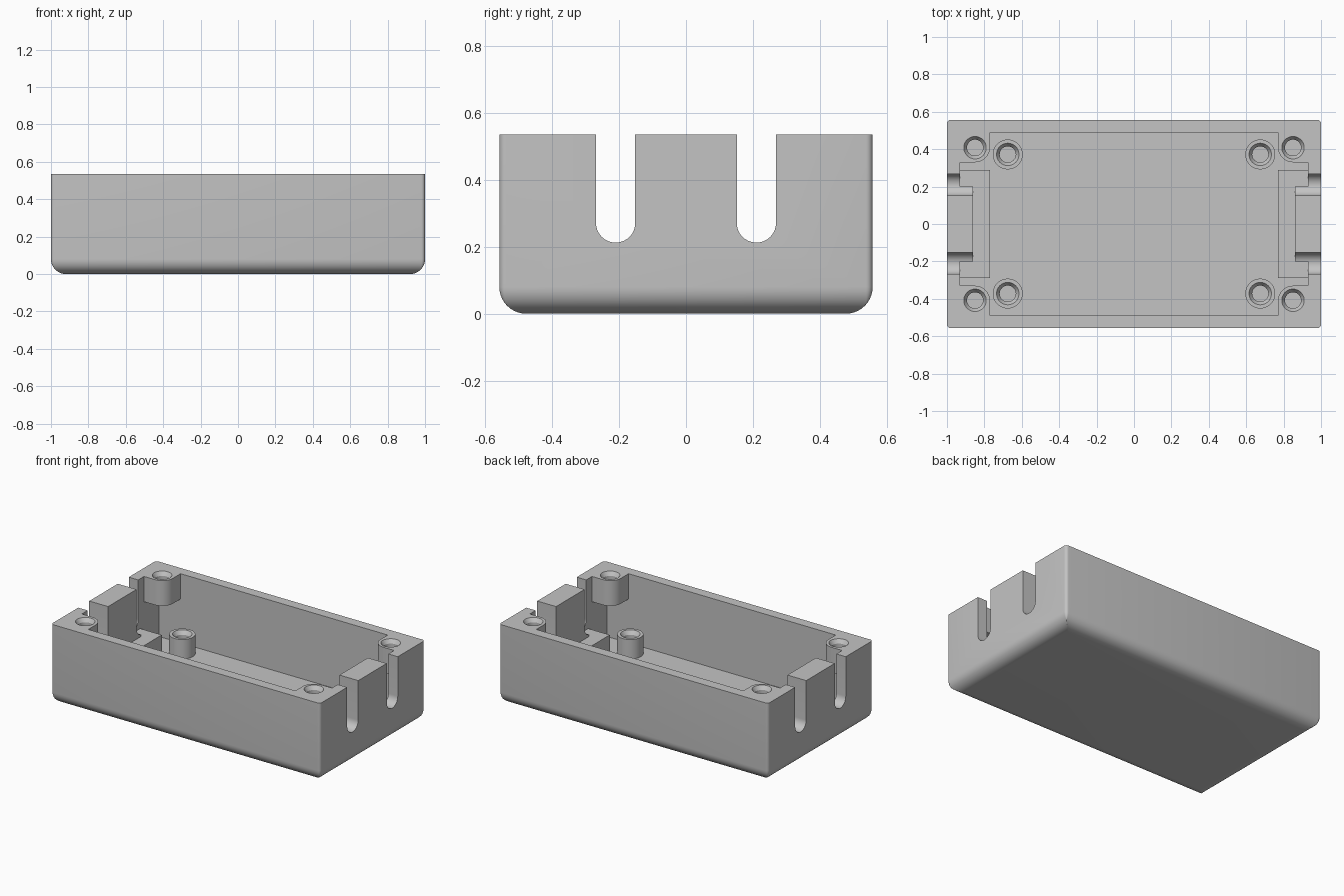
import bpy, bmesh, math

if "Cube" in bpy.data.objects:
    bpy.data.objects.remove(bpy.data.objects["Cube"])

HX, HY, TOP = 1.0, 0.557, 0.535      # outer half sizes and rim height
CX, CY, FLOOR = 0.93, 0.49, 0.07     # cavity half sizes and floor height
TALL = 0.62                          # parts overshoot the rim, then get trimmed

grey = bpy.data.materials.new("light grey plastic")
grey.diffuse_color = (0.55, 0.55, 0.55, 1)
grey.use_nodes = True
grey.node_tree.nodes["Principled BSDF"].inputs["Base Color"].default_value = grey.diffuse_color


def loft(name, rings):
    """Closed solid through a stack of equal-length point rings."""
    bm = bmesh.new()
    rows = [[bm.verts.new(p) for p in ring] for ring in rings]
    n = len(rows[0])
    for a, b in zip(rows, rows[1:]):
        for i in range(n):
            j = (i + 1) % n
            bm.faces.new((a[i], a[j], b[j], b[i]))
    bm.faces.new(rows[0][::-1])
    bm.faces.new(rows[-1])
    bmesh.ops.recalc_face_normals(bm, faces=bm.faces)
    mesh = bpy.data.meshes.new(name)
    bm.to_mesh(mesh)
    bm.free()
    ob = bpy.data.objects.new(name, mesh)
    bpy.context.collection.objects.link(ob)
    mesh.materials.append(grey)
    return ob


def box(name, x0, x1, y0, y1, z0, z1):
    base = [(x0, y0), (x1, y0), (x1, y1), (x0, y1)]
    return loft(name, [[(x, y, z) for x, y in base] for z in (z0, z1)])


def lathe(name, cx, cy, profile, n=40):
    """Round solid from (radius, height) pairs."""
    turn = [2 * math.pi * i / n for i in range(n)]
    return loft(name, [[(cx + r * math.cos(t), cy + r * math.sin(t), z) for t in turn]
                       for r, z in profile])


def arc(cx, cy, r, a0, a1, n):
    return [(cx + r * math.cos(math.radians(a0 + (a1 - a0) * i / n)),
             cy + r * math.sin(math.radians(a0 + (a1 - a0) * i / n))) for i in range(n + 1)]


def outline(inset):
    """Rounded rectangle, moved inwards by inset."""
    r = max(0.02 - inset, 0.002)
    x, y = HX - inset - r, HY - inset - r
    pts = []
    for sx, sy, a in ((1, 1, 0), (-1, 1, 90), (-1, -1, 180), (1, -1, 270)):
        pts += arc(sx * x, sy * y, r, a, a + 90, 5)
    return pts


def combine(target, tool, mode):
    mod = target.modifiers.new("combine", "BOOLEAN")
    mod.operation, mod.solver, mod.object = mode, "EXACT", tool
    bpy.context.view_layer.objects.active = target
    bpy.ops.object.modifier_apply(modifier=mod.name)
    bpy.data.objects.remove(tool, do_unlink=True)


# Outer tray with a rounded bottom edge
R = 0.08
levels = [(R * (1 - math.cos(t)), R * (1 - math.sin(t)))
          for t in [math.pi / 2 * (1 - i / 10) for i in range(11)]]
levels = [(R - R * math.sin(math.pi / 2 * i / 10), R - R * math.cos(math.pi / 2 * i / 10))
          for i in range(11)] + [(0, TALL)]
body = loft("enclosure_tray", [[(x, y, z) for x, y in outline(i)] for i, z in levels])
combine(body, box("cavity", -CX, CX, -CY, CY, FLOOR, 1), "DIFFERENCE")

for s in (-1, 1):
    # Low shelf and tall clamp block at each end
    combine(body, box("end_shelf", *sorted((s * 0.77, s * 0.96)), -0.29, 0.29, 0.04, 0.20), "UNION")
    combine(body, box("end_block", *sorted((s * 0.86, s * 0.97)), -0.20, 0.20, 0.15, TALL - 0.01), "UNION")

corners = [(sx, sy) for sx in (-1, 1) for sy in (-1, 1)]
for sx, sy in corners:
    # Corner screw boss hanging below the rim
    base = [(0.96, 0.52), (0.96, 0.33)] + arc(0.85, 0.41, 0.08, 270, 180, 12) + [(0.77, 0.52)]
    combine(body, loft("corner_boss", [[(sx * x, sy * y, z) for x, y in base]
                                       for z in (0.365, TALL - 0.01)]), "UNION")
    # Floor standoff
    combine(body, lathe("standoff", sx * 0.675, sy * 0.372, [(0.08, 0.04), (0.08, 0.20)]), "UNION")

# Flat rim
combine(body, box("rim_trim", -2, 2, -2, 2, TOP, 1), "DIFFERENCE")

for sx, sy in corners:
    # Chamfered screw holes
    for x, y, top, depth in ((0.85, 0.408, TOP, 0.14), (0.675, 0.372, 0.20, 0.11)):
        combine(body, lathe("screw_hole", sx * x, sy * y,
                            [(0.043, top - depth), (0.043, top - 0.025),
                             (0.06, top), (0.0668, top + 0.01)]), "DIFFERENCE")
    # Round-bottomed cable slot
    r = 0.0585
    slot = [(0.21 - r, 0.7)] + arc(0.21, 0.212 + r, r, 180, 360, 20) + [(0.21 + r, 0.7)]
    combine(body, loft("cable_slot", [[(sx * x, sy * y, z) for y, z in slot]
                                      for x in (0.82, 1.1)]), "DIFFERENCE")

bpy.ops.object.select_all(action="DESELECT")
body.select_set(True)
bpy.context.view_layer.objects.active = body
bpy.ops.object.shade_smooth_by_angle(angle=math.radians(30))
